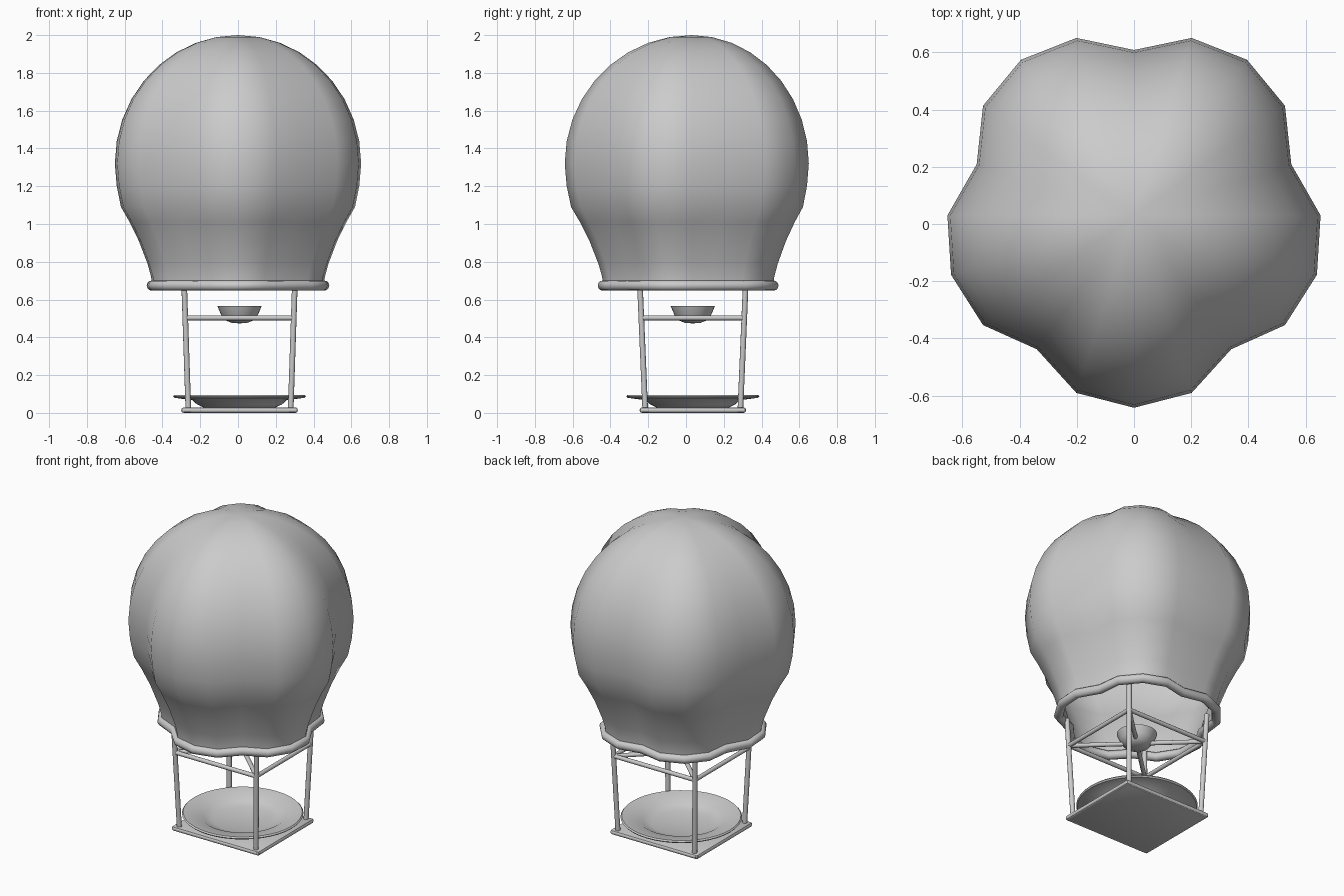
import bpy, bmesh, math
from mathutils import Vector

if "Cube" in bpy.data.objects:
    bpy.data.objects.remove(bpy.data.objects["Cube"])

CX, CY = 0.008, 0.036      # centre of the gondola frame
EY = 0.03                  # centre of the envelope
LOBE = [0.672, 0.652, 0.578, 0.652]   # repeating radius pattern, five lobes


def finish(name, bm, angle=40):
    bmesh.ops.recalc_face_normals(bm, faces=bm.faces)
    me = bpy.data.meshes.new(name)
    bm.to_mesh(me)
    bm.free()
    ob = bpy.data.objects.new(name, me)
    bpy.context.collection.objects.link(ob)
    bpy.ops.object.select_all(action='DESELECT')
    ob.select_set(True)
    bpy.context.view_layer.objects.active = ob
    bpy.ops.object.shade_smooth_by_angle(angle=math.radians(angle))
    return ob


def loft(bm, rings):
    rows = [[bm.verts.new(p) for p in r] for r in rings]
    for a, b in zip(rows, rows[1:]):
        n = len(a)
        for i in range(n):
            bm.faces.new((a[i], a[(i + 1) % n], b[(i + 1) % n], b[i]))
    bmesh.ops.remove_doubles(bm, verts=bm.verts, dist=1e-5)


def lobed_ring(scale, z):
    return [Vector((LOBE[k % 4] * scale * math.cos(t), EY + LOBE[k % 4] * scale * math.sin(t), z))
            for k in range(20) for t in [math.radians(18 * k - 90)]]


def lathe(name, profile, n=32):
    bm = bmesh.new()
    loft(bm, [[(CX + r * math.cos(2 * math.pi * i / n), CY + r * math.sin(2 * math.pi * i / n), z)
               for i in range(n)] for r, z in profile])
    return finish(name, bm)


def rods(name, pairs, r, n=12):
    bm = bmesh.new()
    for a, b in pairs:
        a, b = Vector(a), Vector(b)
        d = b - a
        m = d.to_track_quat('Z', 'Y').to_matrix().to_4x4()
        m.translation = (a + b) / 2
        bmesh.ops.create_cone(bm, cap_ends=True, segments=n, radius1=r, radius2=r,
                              depth=d.length, matrix=m)
    return finish(name, bm)


def corners(hx, hy, z):
    return [(CX + sx * hx, CY + sy * hy, z) for sx, sy in ((-1, -1), (1, -1), (1, 1), (-1, 1))]


def loop_pairs(pts):
    return list(zip(pts, pts[1:] + pts[:1]))


# lobed envelope: open skirt flaring into a dome
profile = [(0.70, 0.67), (0.705, 0.72), (0.735, 0.79), (0.805, 0.91), (0.88, 1.01), (0.95, 1.09)]
profile += [(math.cos(math.radians(a)), 1.32 + 0.68 * math.sin(math.radians(a)))
            for a in (-10, 0, 10, 20, 30, 40, 50, 60, 70, 80, 90)]
bm = bmesh.new()
loft(bm, [lobed_ring(s, z) for s, z in profile])
finish("envelope", bm, 60)

# rolled rim around the skirt opening
bm = bmesh.new()
path = lobed_ring(0.70, 0.674)
centre = Vector((0, EY, 0.674))
sections = []
for p in path + path[:1]:
    out = (p - centre).normalized()
    sections.append([p + 0.027 * (out * math.cos(t) + Vector((0, 0, 1)) * math.sin(t))
                     for t in [2 * math.pi * i / 12 for i in range(12)]])
loft(bm, sections)
finish("skirt_rim", bm, 60)

# four slightly splayed posts
rods("posts", list(zip(corners(0.271, 0.252, 0.02), corners(0.293, 0.28, 0.68))), 0.015)

# burner support: square of bars with diagonals to the middle
mid = corners(0.287, 0.272, 0.503)
rods("burner_bars", loop_pairs(mid) + [(mid[0], mid[2]), (mid[1], mid[3])], 0.013)

# burner bowl
lathe("burner_bowl", [(0, 0.474), (0.04, 0.476), (0.075, 0.49), (0.098, 0.52), (0.117, 0.565),
                      (0.108, 0.565), (0.088, 0.525), (0.06, 0.5), (0, 0.492)])

# floor with rounded edging
rods("base_edging", loop_pairs(corners(0.295, 0.268, 0.014)), 0.014)
bm = bmesh.new()
bmesh.ops.create_cube(bm, size=1)
for v in bm.verts:
    v.co = (CX + v.co.x * 0.615, CY + v.co.y * 0.56, 0.0145 + v.co.z * 0.027)
bmesh.ops.bevel(bm, geom=bm.edges[:], offset=0.009, segments=2, affect='EDGES', profile=0.5)
finish("base_plate", bm)

# wide dish on the floor
lathe("dish", [(0, 0.026), (0.19, 0.028), (0.225, 0.045), (0.25, 0.067), (0.345, 0.08),
               (0.352, 0.088), (0.345, 0.096), (0.25, 0.08), (0.22, 0.062), (0.17, 0.047), (0, 0.042)], 40)
